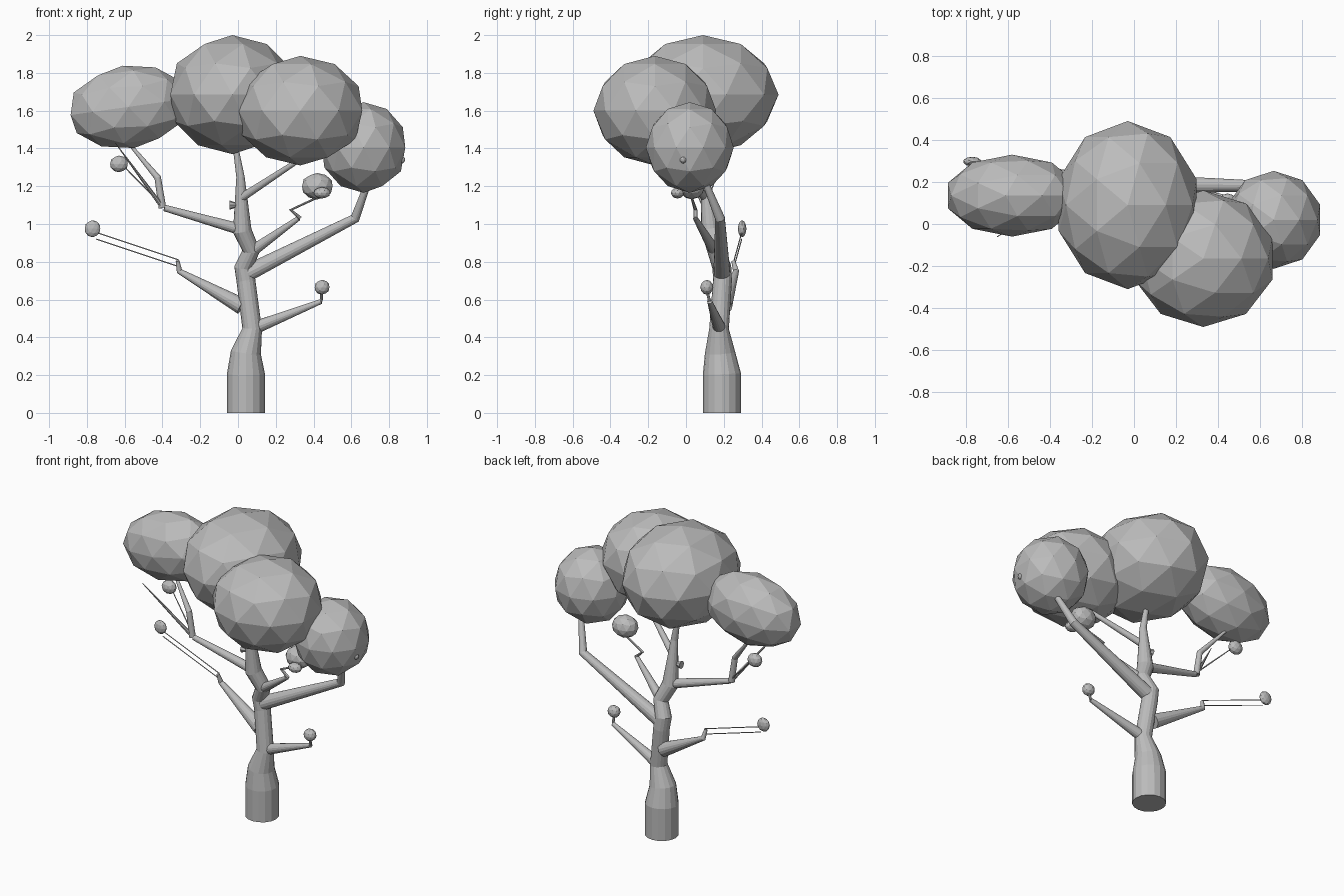
import bpy, bmesh, math
from mathutils import Vector, Matrix

grey = bpy.data.materials.new("plain_grey")
grey.diffuse_color = (0.5, 0.5, 0.5, 1)


def finish(name, bm):
    bmesh.ops.recalc_face_normals(bm, faces=bm.faces)
    me = bpy.data.meshes.new(name)
    bm.to_mesh(me)
    bm.free()
    me.materials.append(grey)
    ob = bpy.data.objects.new(name, me)
    bpy.context.collection.objects.link(ob)
    return ob


def limb(name, path, sides=16):
    """Tapered tube through (x, y, z, radius) stations."""
    bm = bmesh.new()
    pts = [Vector(p[:3]) for p in path]
    rings = []
    for i, p in enumerate(pts):
        t = Vector((0, 0, 0))
        if i > 0:
            t += (p - pts[i - 1]).normalized()
        if i < len(pts) - 1:
            t += (pts[i + 1] - p).normalized()
        t.normalize()
        ref = Vector((1, 0, 0)) if abs(t.x) < 0.7 else Vector((0, 1, 0))
        a = (ref - t * ref.dot(t)).normalized()
        if abs(t.x) >= 0.7:
            a = a.cross(t)
        b = t.cross(a)
        r = path[i][3]
        rings.append([bm.verts.new(p + r * (a * math.cos(k * math.tau / sides) + b * math.sin(k * math.tau / sides)))
                      for k in range(sides)])
    for lo, hi in zip(rings, rings[1:]):
        # start each ring at the closest vertex so the tube never twists
        off = min(range(sides), key=lambda s: sum((lo[k].co - hi[(k + s) % sides].co).length for k in range(sides)))
        hi[:] = hi[off:] + hi[:off]
        for k in range(sides):
            n = (k + 1) % sides
            bm.faces.new((lo[k], lo[n], hi[n], hi[k]))
    bm.faces.new(rings[0][::-1])
    bm.faces.new(rings[-1])
    return finish(name, bm)


def ball(name, centre, radii, tilt=0):
    """Faceted, stretched icosphere."""
    bm = bmesh.new()
    bmesh.ops.create_icosphere(bm, subdivisions=2, radius=1)
    m = Matrix.Translation(centre) @ Matrix.Rotation(math.radians(tilt), 4, 'Y') @ Matrix.Diagonal((*radii, 1))
    bmesh.ops.transform(bm, matrix=m, verts=bm.verts)
    return finish(name, bm)


# Trunk with flared base and crooked upper part
limb("trunk", [
    (0.042, 0.19, 0, 0.101), (0.042, 0.19, 0.205, 0.101), (0.042, 0.18, 0.32, 0.08),
    (0.075, 0.175, 0.445, 0.052), (0.042, 0.193, 0.70, 0.05), (0.03, 0.19, 0.77, 0.05),
    (0.07, 0.16, 0.86, 0.047), (0.022, 0.13, 0.965, 0.05), (0.013, 0.10, 1.25, 0.022),
    (-0.015, 0.10, 1.42, 0.014)])

# Branches
limb("right_main_branch", [(0.05, 0.19, 0.74, 0.045), (0.62, 0.18, 1.03, 0.026), (0.70, 0.09, 1.25, 0.016)])
limb("lower_right_branch", [(0.10, 0.175, 0.455, 0.034), (0.44, 0.125, 0.59, 0.013)])
limb("lower_right_twig", [(0.44, 0.125, 0.59, 0.008), (0.445, 0.11, 0.65, 0.008)], 8)
limb("lower_left_branch", [(0.02, 0.20, 0.565, 0.045), (-0.31, 0.265, 0.75, 0.016), (-0.32, 0.25, 0.805, 0.01)])
limb("upper_left_branch", [(0.0, 0.13, 0.975, 0.03), (-0.39, 0.10, 1.085, 0.017)])
limb("upper_left_bough", [(-0.40, 0.10, 1.085, 0.02), (-0.425, 0.10, 1.245, 0.018), (-0.58, 0.17, 1.43, 0.008)])
limb("upper_left_spike", [(-0.40, 0.10, 1.09, 0.013), (-0.65, -0.06, 1.43, 0.002)], 8)
limb("upper_right_branch", [(0.08, 0.15, 0.86, 0.03), (0.32, 0.05, 1.03, 0.013)])
limb("upper_right_twig", [(0.33, 0.05, 1.03, 0.01), (0.28, 0.05, 1.075, 0.01), (0.42, 0.03, 1.14, 0.006)], 8)
limb("front_branch", [(0.02, 0.10, 1.14, 0.022), (0.31, -0.05, 1.33, 0.013)])
limb("stub", [(0.005, 0.11, 1.10, 0.008), (-0.045, 0.11, 1.10, 0.025)], 8)

# Thin twigs carrying the left leaf balls
for i, dz in enumerate((0, -0.035)):
    limb(f"left_twig_{i + 1}", [(-0.315, 0.255, 0.81 + dz, 0.003), (-0.75, 0.295, 0.955 + dz, 0.003)], 6)
limb("upper_left_twig", [(-0.39, 0.10, 1.09, 0.005), (-0.60, 0.18, 1.30, 0.003)], 6)

# Crown clumps
ball("crown_top", (-0.03, 0.09, 1.685), (0.345, 0.40, 0.315))
ball("crown_front", (0.33, -0.165, 1.60), (0.345, 0.325, 0.29))
ball("crown_left", (-0.58, 0.135, 1.62), (0.325, 0.195, 0.22), -8)
ball("crown_right", (0.665, 0.02, 1.405), (0.232, 0.233, 0.24))

# Small leaf balls on the twigs
ball("leaf_ball_upper_left", (-0.63, 0.187, 1.318), (0.049, 0.035, 0.044))
ball("leaf_ball_left", (-0.77, 0.297, 0.975), (0.043, 0.023, 0.045))
ball("leaf_ball_right", (0.42, 0.03, 1.20), (0.085, 0.07, 0.07))
ball("leaf_ball_front", (0.445, -0.045, 1.165), (0.045, 0.035, 0.03))
ball("leaf_ball_lower_right", (0.445, 0.11, 0.665), (0.041, 0.035, 0.039))
ball("leaf_ball_tip", (0.865, -0.015, 1.34), (0.02, 0.018, 0.02))
